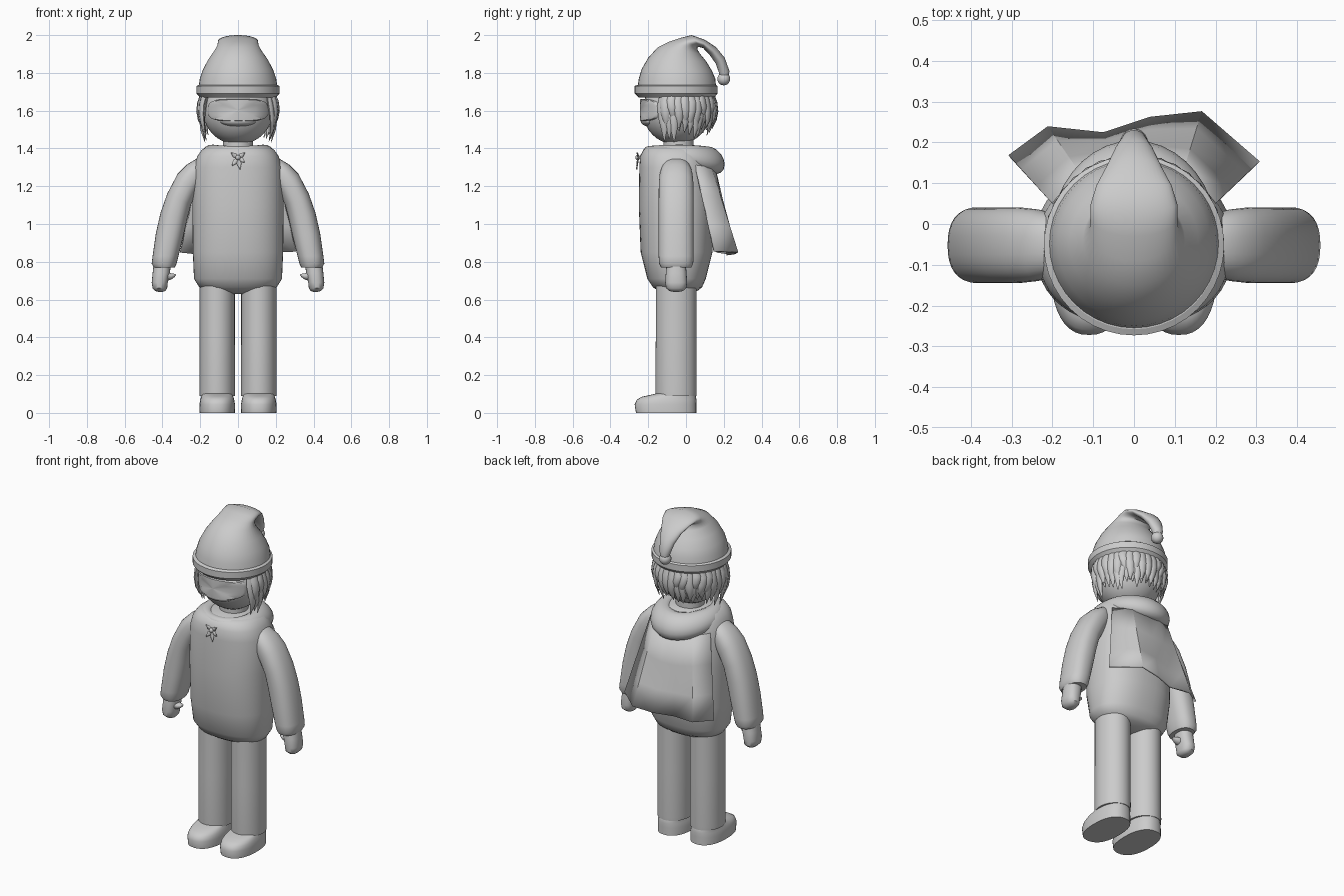
import bpy, bmesh, math, random
from mathutils import Vector as V

if "Cube" in bpy.data.objects:
    bpy.data.objects.remove(bpy.data.objects["Cube"])

random.seed(4)
GREY = bpy.data.materials.new("plain grey")
GREY.diffuse_color = (0.6, 0.6, 0.6, 1)
GREY.use_nodes = True
GREY.node_tree.nodes["Principled BSDF"].inputs["Base Color"].default_value = GREY.diffuse_color


def finish(name, bm, angle=40):
    """Turn a bmesh into a smooth-shaded grey object."""
    bmesh.ops.recalc_face_normals(bm, faces=bm.faces)
    me = bpy.data.meshes.new(name)
    bm.to_mesh(me)
    bm.free()
    me.materials.append(GREY)
    ob = bpy.data.objects.new(name, me)
    bpy.context.collection.objects.link(ob)
    bpy.ops.object.select_all(action='DESELECT')
    ob.select_set(True)
    bpy.context.view_layer.objects.active = ob
    bpy.ops.object.shade_smooth_by_angle(angle=math.radians(angle))
    return ob


def skin(bm, rings, closed=False):
    """Bridge rings of points with quads; cap the ends unless closed."""
    vs = [[bm.verts.new(p) for p in r] for r in rings]
    n = len(vs[0])
    for i in range(len(vs) if closed else len(vs) - 1):
        a, b = vs[i], vs[(i + 1) % len(vs)]
        for j in range(n):
            bm.faces.new((a[j], a[(j + 1) % n], b[(j + 1) % n], b[j]))
    if not closed:
        bm.faces.new(vs[0])
        bm.faces.new(vs[-1])


def oval(a, b, w, n=32, e=1.0):
    """Ring whose one axis runs a-b and whose other half axis is w."""
    a, b, w = V(a), V(b), V(w)
    pts = []
    for k in range(n):
        t = 2 * math.pi * k / n
        c, s = math.cos(t), math.sin(t)
        c, s = (math.copysign(abs(q) ** e, q) for q in (c, s))
        pts.append((a + b) / 2 + (a - b) / 2 * c + w * s)
    return pts


def loft(name, sections, n=32, e=1.0, angle=40):
    bm = bmesh.new()
    skin(bm, [oval(*s, n=n, e=e) for s in sections])
    return finish(name, bm, angle)


def ball(name, loc, size, seg=32):
    bm = bmesh.new()
    bmesh.ops.create_uvsphere(bm, u_segments=seg, v_segments=seg // 2, radius=1)
    for v in bm.verts:
        v.co = V(loc) + V([p * q for p, q in zip(v.co, size)])
    return finish(name, bm)


def upright(name, rows, cx=0, n=40, e=1.0, angle=40):
    """Loft of level ovals: height, half width, front y, back y."""
    return loft(name, [((cx, f, z), (cx, b, z), (w, 0, 0)) for z, w, f, b in rows], n, e, angle)


# Torso and neck
upright("torso", [(.63, .05, -.10, .0), (.645, .15, -.145, .06), (.665, .205, -.175, .085),
                  (.71, .233, -.205, .105), (.85, .239, -.24, .14), (1.1, .242, -.25, .145),
                  (1.3, .235, -.247, .13), (1.36, .215, -.243, .115), (1.395, .19, -.225, .1),
                  (1.41, .16, -.2, .08)], n=48, e=.85)
upright("neck", [(1.36, .08, -.12, .04), (1.47, .08, -.12, .04)])

for side, label in ((-1, "right"), (1, "left")):
    # Legs and shoes
    cx = side * .11
    upright(label + "_leg", [(.09, .093, -.16, .055), (.11, .094, -.162, .056),
                             (.4, .093, -.16, .055), (.74, .093, -.16, .055)], cx)
    upright(label + "_shoe", [(0, .093, -.265, .055), (.045, .094, -.272, .055),
                              (.07, .09, -.26, .055), (.085, .085, -.235, .053),
                              (.095, .082, -.19, .05), (.11, .08, -.13, .04)], cx, e=.85)
    # Sleeve swept from shoulder to cuff: outer x, z, inner x, z, half depth
    arm = [(.17, 1.352, .17, 1.24, .06), (.22, 1.345, .19, 1.21, .08), (.27, 1.315, .205, 1.19, .088),
           (.32, 1.265, .225, 1.15, .092), (.375, 1.16, .25, 1.1, .093), (.41, 1.06, .27, 1.02, .093),
           (.435, .95, .29, .93, .093), (.452, .83, .315, .83, .093), (.457, .79, .325, .79, .09),
           (.445, .77, .335, .77, .08)]
    loft(label + "_sleeve", [((side * a, -.052, b), (side * c, -.052, d), (0, h, 0))
                             for a, b, c, d, h in arm], e=.85)
    # Hand: palm and hooked thumb
    palm = [(.8, .445, .355, .05), (.74, .452, .36, .055), (.69, .457, .372, .058),
            (.66, .452, .375, .053), (.645, .437, .385, .035), (.64, .42, .4, .012)]
    loft(label + "_palm", [((side * a, -.052, z), (side * b, -.052, z), (0, h, 0))
                           for z, a, b, h in palm], 24, .85)
    thumb = [(.40, .70, .40, .76, .03), (.37, .70, .375, .755, .028), (.35, .708, .36, .74, .022),
             (.335, .72, .345, .738, .016), (.328, .73, .333, .735, .006)]
    loft(label + "_thumb", [((side * a, -.06, b), (side * c, -.06, d), (0, h, 0))
                            for a, b, c, d, h in thumb], 16)

# Head with face mask bump
ball("head", (0, -.05, 1.6), (.185, .18, .18), 40)
ball("nose_bump", (0, -.19, 1.545), (.095, .05, .03))

# Goggles: rounded rectangle wrapped around the face
bm = bmesh.new()
rings = []
for size, out in ((1, -.03), (1, .006), (.95, .011), (.6, .011), (.05, .011)):
    ring = []
    for k in range(48):
        t = 2 * math.pi * k / 48
        c, s = math.cos(t), math.sin(t)
        x = .16 * size * math.copysign(abs(c) ** .5, c)
        z = .058 * size * math.copysign(abs(s) ** .6, s)
        ring.append((x, -.05 - math.sqrt(.183 ** 2 - x * x) - out, 1.603 + z))
    rings.append(ring)
skin(bm, rings)
finish("goggles", bm)

# Hair: a back cap with two layers of wavy tapering locks
bm = bmesh.new()
for layer, count in ((0, 26), (1, 23)):
    for i in range(count):
        t = math.radians(-22 + 224 * (i + .5 * layer) / (count - .5))
        tip = 1.455 + .05 * layer + random.uniform(-.025, .04) + .02 * math.sin(t)
        wave = random.uniform(-.045, .045)
        rows = []
        for f, wide, r in ((0, .024, .182), (.25, .027, .197), (.5, .025, .203),
                           (.75, .017, .198), (1, .002, .182)):
            a = t + wave * math.sin(f * 6)
            d, q = V((math.cos(a), math.sin(a), 0)), V((-math.sin(a), math.cos(a), 0))
            c = V((0, -.05, 1.69 + (tip - 1.69) * f)) + d * (r + .012 * layer - .006)
            rows.append(oval(c + d * wide * .5, c - d * wide * .5, q * wide, 8))
        skin(bm, rows)
finish("hair_locks", bm, 50)

# Hat: brim band, drooping cone and pompom
upright("hat_brim", [(1.67, .2, -.25, .15), (1.692, .221, -.273, .168), (1.73, .221, -.273, .168),
                     (1.737, .208, -.258, .158)], n=40, angle=25)
hat = [(-.257, 1.72, .16, 1.72, .21), (-.25, 1.77, .155, 1.77, .202), (-.235, 1.82, .138, 1.81, .187),
       (-.2, 1.88, .108, 1.86, .158), (-.15, 1.935, .075, 1.9, .125), (-.09, 1.965, .06, 1.925, .109),
       (-.03, 1.985, .06, 1.935, .107), (.03, 2.0, .07, 1.937, .106), (.1, 1.975, .09, 1.932, .092),
       (.16, 1.935, .125, 1.895, .066), (.205, 1.88, .157, 1.85, .047), (.23, 1.81, .175, 1.8, .031),
       (.225, 1.775, .178, 1.775, .022)]
loft("hat", [((0, a, b), (0, c, d), (w, 0, 0)) for a, b, c, d, w in hat], 40, angle=60)
ball("pompom", (0, .2, 1.768), (.034, .034, .034), 20)

# Cape collar: a roll that thickens and droops towards the back
bm = bmesh.new()
rings = []
for k in range(40):
    t = 2 * math.pi * k / 40
    back = (1 + math.sin(t)) / 2
    d = V((math.cos(t), math.sin(t), 0))
    c = V((.15 * d.x, -.04 + .155 * d.y + .02 * back ** 3, 1.385 - .035 * back ** 2))
    r, h = .03 + .04 * back, .028 + .042 * back
    tilt = V((0, 0, -.035 * back))
    rings.append(oval(c + d * r + tilt, c - d * r - tilt * .3, (0, 0, h), 16))
skin(bm, rings, closed=True)
finish("collar", bm, 60)

# Front knot: pointed cloth blades around a small bead
ball("knot_bead", (0, -.255, 1.352), (.014, .014, .014), 12)
bm = bmesh.new()
for deg, size in ((35, .045), (145, .045), (235, .055), (280, .065), (325, .045)):
    t = math.radians(deg)
    d, q = V((math.cos(t), -.15, math.sin(t))), V((-math.sin(t), 0, math.cos(t)))
    rows = []
    for f, w in ((0, .006), (.5, .013), (1, .001)):
        c = V((0, -.252, 1.352)) + d * size * f
        rows.append(oval(c + q * w, c - q * w, (0, .004, 0), 6))
    skin(bm, rows)
finish("knot_blades", bm)

# Cape: folded sheet hung from the collar
top = [(-.2, .05, 1.31), (-.13, .12, 1.3), (-.05, .155, 1.28), (.03, .155, 1.28), (.12, .13, 1.3), (.2, .05, 1.31)]
hem = [(-.305, .165, .85), (-.21, .235, .84), (-.075, .22, .835), (.04, .258, .84), (.165, .272, .85), (.305, .15, .855)]
bm = bmesh.new()
rows = [[bm.verts.new(V(a).lerp(V(b), f)) for a, b in zip(top, hem)] for f in (0, .35, .7, 1)]
for a, b in zip(rows, rows[1:]):
    for j in range(5):
        bm.faces.new((a[j], a[j + 1], b[j + 1], b[j]))
cape = finish("cape", bm, 20)
solid = cape.modifiers.new("thickness", 'SOLIDIFY')
solid.thickness = .01
solid.offset = 0
